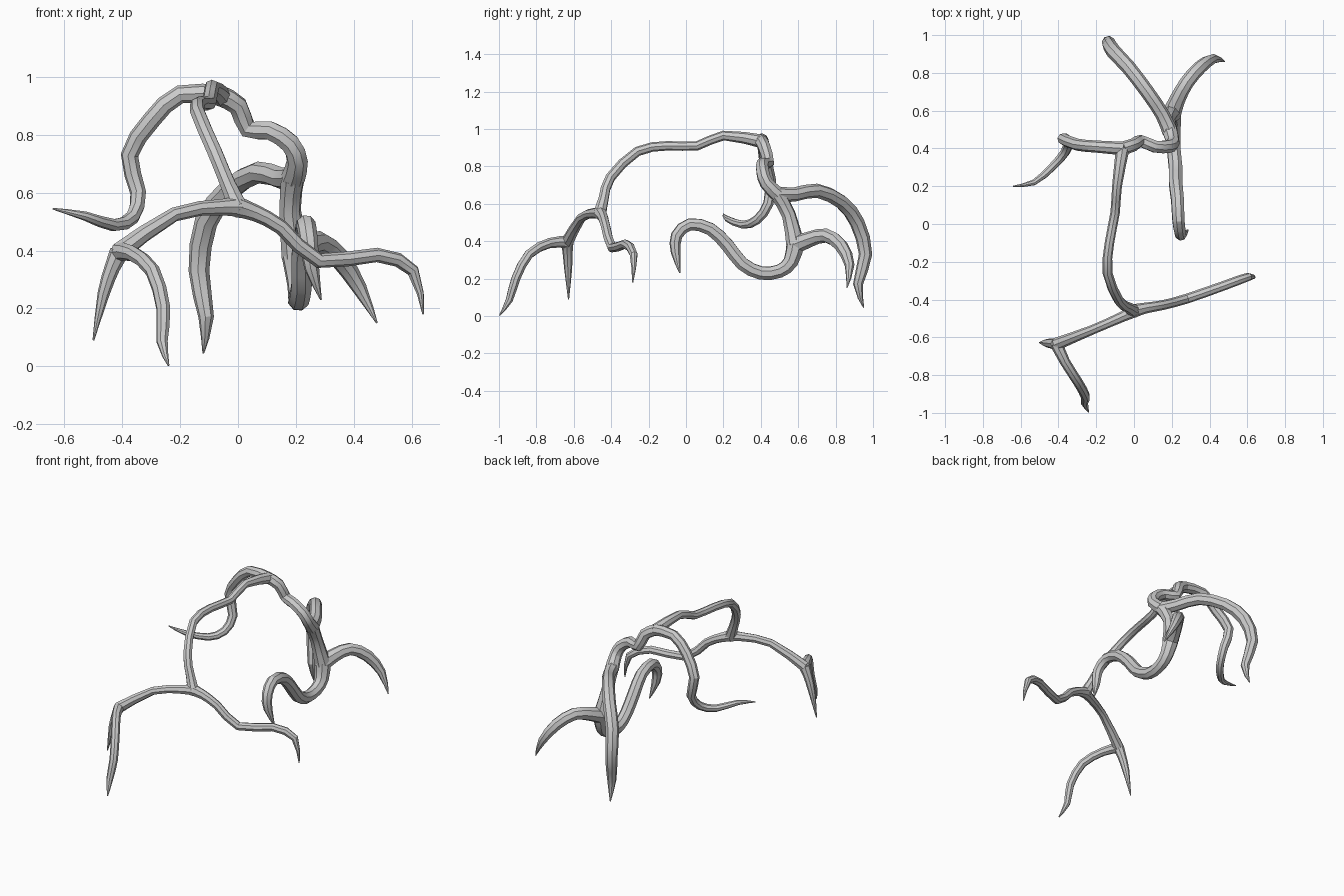
import bpy, math
from mathutils import Vector


def smooth_path(pts):
    """Insert one Catmull-Rom midpoint between each pair of (x, y, z, radius) points."""
    p = [Vector(q) for q in pts]
    out = []
    for i in range(len(p) - 1):
        a, d = p[max(i - 1, 0)], p[min(i + 2, len(p) - 1)]
        out += [p[i], (p[i] + p[i + 1]) * 0.5625 - (a + d) * 0.0625]
    return out + [p[-1]]


def limb(name, pts):
    """Eight-sided tube through the points, with varying radius."""
    path = smooth_path(pts)
    cu = bpy.data.curves.new(name, 'CURVE')
    cu.dimensions = '3D'
    cu.bevel_depth = 1.0
    cu.bevel_resolution = 2
    cu.use_fill_caps = True
    sp = cu.splines.new('POLY')
    sp.points.add(len(path) - 1)
    for pt, q in zip(sp.points, path):
        pt.co = (q[0], q[1], q[2], 1)
        pt.radius = max(q[3], 0.003)
    ob = bpy.data.objects.new(name, cu)
    bpy.context.collection.objects.link(ob)
    bpy.ops.object.select_all(action='DESELECT')
    ob.select_set(True)
    bpy.context.view_layer.objects.active = ob
    bpy.ops.object.convert(target='MESH')
    bpy.ops.object.shade_smooth_by_angle(angle=math.radians(30))


# Shared forks
front_fork = (0, -.46, .55, .036)
top_fork = (-.06, .40, .935, .036)
back_fork = (.19, .49, .65, .042)
low_fork = (.2, .585, .38, .05)
left_fork = (-.41, -.635, .395, .034)

# Central arch from the front fork to the top fork
limb("main_arch", [front_fork, (-.035, -.44, .63, .028), (-.08, -.405, .74, .027),
                   (-.14, -.26, .88, .026), (-.13, -.1, .91, .025),
                   (-.1, .06, .91, .025), (-.09, .2, .965, .026), top_fork])

# Upper left limb
limb("left_limb", [top_fork, (-.2, .41, .94, .032), (-.3, .42, .85, .032),
                   (-.375, .45, .73, .031), (-.345, .44, .6, .028),
                   (-.365, .38, .515, .025), (-.43, .305, .488, .022),
                   (-.53, .22, .52, .016), (-.64, .2, .545, .003)])

# Connector descending to the back fork
limb("back_stem", [top_fork, (0, .42, .9, .035), (.035, .44, .82, .033),
                   (.11, .41, .815, .034), (.18, .41, .77, .036),
                   (.205, .43, .71, .037), back_fork])

# Rear limbs
limb("rear_left_limb", [back_fork, (.15, .58, .65, .038), (.07, .7, .67, .038),
                        (-.03, .83, .61, .039), (-.11, .915, .5, .04),
                        (-.135, .96, .33, .036), (-.11, .92, .17, .027),
                        (-.12, .95, .045, .003)])
limb("lower_stem", [back_fork, (.18, .55, .54, .038), low_fork])
limb("rear_right_limb", [low_fork, (.23, .66, .41, .042), (.28, .75, .43, .038),
                         (.35, .83, .375, .036), (.42, .875, .27, .026),
                         (.48, .86, .15, .003)])
limb("inner_hook", [low_fork, (.21, .56, .29, .042), (.21, .5, .24, .038),
                    (.21, .4, .23, .038), (.22, .3, .28, .038),
                    (.22, .22, .38, .038), (.23, .13, .465, .036),
                    (.235, .02, .49, .034), (.245, -.05, .43, .032),
                    (.255, -.055, .34, .026), (.287, -.033, .23, .003)])

# Front limbs
limb("front_right_limb", [front_fork, (.06, -.445, .53, .029), (.15, -.43, .48, .026),
                          (.28, -.395, .365, .026), (.48, -.325, .385, .025),
                          (.605, -.28, .33, .022), (.64, -.285, .18, .003)])
limb("front_left_limb", [front_fork, (-.06, -.49, .55, .028), (-.22, -.56, .525, .025),
                         left_fork])
limb("front_left_spike", [left_fork, (-.435, -.633, .34, .027), (-.465, -.63, .25, .021),
                          (-.5, -.628, .09, .003)])
limb("front_foot", [left_fork, (-.365, -.73, .39, .027), (-.295, -.84, .33, .026),
                    (-.258, -.91, .2, .025), (-.262, -.945, .085, .02),
                    (-.24, -.997, .003, .003)])
